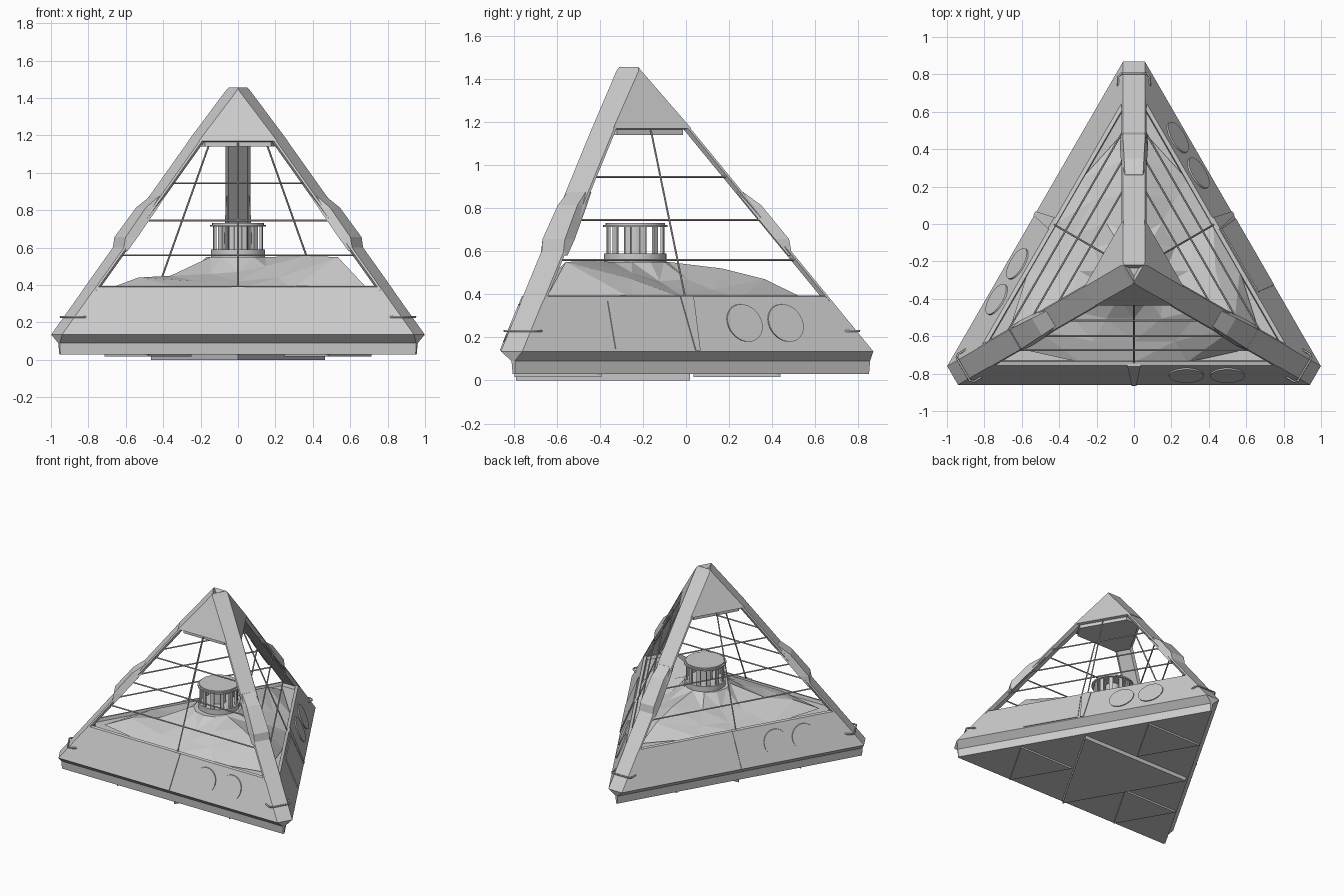
import bpy, bmesh, math
from mathutils import Vector

if "Cube" in bpy.data.objects:
    bpy.data.objects.remove(bpy.data.objects["Cube"])

C = Vector((0, -0.25, 0))          # pyramid axis
T30 = math.tan(math.radians(30))


def polar(deg):
    return Vector((math.cos(math.radians(deg)), math.sin(math.radians(deg)), 0))


def side(v):
    return Vector((-v.y, v.x, 0))


def r_at(z):                        # axis to face plane
    return 0.61 - 0.41 * (z - 0.135)


def t_at(z):                        # axis to cut corner
    return 1.12 - 0.82 * (z - 0.135)


def loft(name, rings, caps=(True, True)):
    bm = bmesh.new()
    vs = [[bm.verts.new(p) for p in ring] for ring in rings]
    n = len(vs[0])
    for a, b in zip(vs, vs[1:]):
        for i in range(n):
            j = (i + 1) % n
            bm.faces.new((a[i], a[j], b[j], b[i]))
    if caps[0]:
        bm.faces.new(vs[0][::-1])
    if caps[1]:
        bm.faces.new(vs[-1])
    bmesh.ops.recalc_face_normals(bm, faces=bm.faces)
    me = bpy.data.meshes.new(name)
    bm.to_mesh(me)
    bm.free()
    ob = bpy.data.objects.new(name, me)
    bpy.context.collection.objects.link(ob)
    return ob


def hexa(r, t, z):                  # triangle with cut corners
    pts = []
    hw = (2 * r - t) * T30
    for a in (90, 210, 330):
        d = polar(a)
        for s in (-1, 1):
            pts.append(C + d * t + side(d) * hw * s + Vector((0, 0, z)))
    return pts


def face_pt(k, u, z, off=0.0):      # point on one of the three sloping faces
    n = polar(-90 + 120 * k)
    return C + n * (r_at(z) + off) + side(n) * u + Vector((0, 0, z))


def plate(name, k, poly, off):
    return loft(name, [[face_pt(k, u, z, o) for u, z in poly] for o in (-0.01, off)])


def corner_pt(k, w, z, d):          # point beside a corner edge
    n = polar(90 + 120 * k)
    return C + n * (t_at(z) + d) + side(n) * w + Vector((0, 0, z))


def rod(name, a, b, rad=0.005):
    q = (b - a).to_track_quat('Z', 'Y')
    ring = [q @ (polar(60 * i) * rad) for i in range(6)]
    return loft(name, [[p + v for v in ring] for p in (a, b)])


def cylinder(name, rad, z0, z1, n=32):
    ob = loft(name, [[C + polar(360 * i / n) * rad + Vector((0, 0.015, z))
                      for i in range(n)] for z in (z0, z1)])
    bpy.context.view_layer.objects.active = ob
    ob.select_set(True)
    bpy.ops.object.shade_smooth_by_angle()
    ob.select_set(False)
    return ob


# base tray with undercut rim and sloping walls
loft("base_walls", [hexa(.555, 1.10, .03), hexa(.56, 1.105, .09), hexa(.61, 1.12, .135),
                    hexa(r_at(.39), t_at(.39), .39), hexa(.485, .875, .395),
                    hexa(.48, .865, .37)])

# stepped triangles under the base
def tri(pts, z0, z1, name):
    mid = sum(pts, Vector()) / 3
    loft(name, [[mid + (p - mid) * .97 + Vector((0, 0, z)) for p in pts] for z in (z0, z1)])


big = [C + polar(a) * 1.11 for a in (90, 210, 330)]
mids = [(big[i] + big[(i + 1) % 3]) / 2 for i in range(3)]
tri(mids, 0, .035, "underside_centre_plate")
for i in range(3):
    sub = [big[i], mids[i], mids[i - 1]]
    tri([(sub[j] + sub[(j + 1) % 3]) / 2 for j in range(3)], .017, .035, "underside_corner_plate")

# top cap
loft("top_cap", [hexa(.165, .235, 1.14), hexa(.165, .235, 1.165), hexa(.187, .275, 1.17),
                 hexa(.074, .045, 1.435), hexa(.060, .030, 1.455), hexa(.03, .015, 1.43)])

for k in range(3):
    # corner pillar
    sec = ((-.06, 0), (.06, 0), (.066, -.012), (.05, -.036), (-.05, -.036), (-.066, -.012))
    loft("corner_pillar", [[corner_pt(k, w, z, d) for w, d in sec] for z in (.37, 1.18)])
    # raised block halfway up the pillar
    loft("pillar_block", [[corner_pt(k, -hw, z, -.03), corner_pt(k, hw, z, -.03),
                           corner_pt(k, hw * .8, z, d), corner_pt(k, -hw * .8, z, d)]
                          for z, hw, d in ((.581, .072, -.012), (.656, .075, .036),
                                           (.814, .066, .036), (.876, .06, .001))])
    # wire hook around the corner
    cu = bpy.data.curves.new("corner_hook", 'CURVE')
    cu.dimensions = '3D'
    cu.bevel_depth = .006
    cu.bevel_resolution = 1
    sp = cu.splines.new('POLY')
    path = ((-.06, -.075), (-.085, -.05), (-.085, -.005), (-.07, .012),
            (.07, .012), (.085, -.005), (.085, -.05), (.06, -.075))
    sp.points.add(len(path) - 1)
    for p, (w, d) in zip(sp.points, path):
        p.co = (*corner_pt(k, w, .23, d), 1)
    bpy.context.collection.objects.link(bpy.data.objects.new("corner_hook", cu))
    # window bars
    for z in (.56, .745, .945):
        u = r_at(z) * math.sqrt(3) - .12
        rod("cross_bar", face_pt(k, -u, z, -.012), face_pt(k, u, z, -.012))
    rod("upright_bar", face_pt(k, 0, .385, -.015), face_pt(k, 0, 1.16, -.015))
    # wall seam and round wall discs
    plate("wall_seam", k, ((-.012, .14), (.012, .14), (.035, .392), (-.035, .392)), .007)
    for u in (.28, .5):
        plate("wall_disc", k, [(u + .092 * math.cos(a), .267 + .087 * math.sin(a))
                               for a in (math.tau * i / 32 for i in range(32))], .008)

# door on the right wall
plate("wall_door", 1, ((-.44, .145), (-.03, .145), (-.04, .37), (-.43, .37)), .006)

# faceted hill inside
mid1 = (.50, .46, .47, .52, .47, .44, .43, .45, .46, .47, .50, .555)
mid2 = (.47, .42, .42, .47, .42, .40, .40, .44, .42, .42, .44, .55)
rings = [[], [], [], []]
for i in range(12):
    a = 30 * i
    d = min(.8, min(.49 / max(.01, math.cos(math.radians(a - b))) for b in (30, 150, 270)
                    if math.cos(math.radians(a - b)) > .4))
    for ring, rad, z in zip(rings, (d, d * .77, d * .52, .17), (.38, mid2[i], mid1[i], .55)):
        ring.append(C + polar(a) * rad + Vector((0, 0, z)))
hill = loft("rocky_hill", rings, (False, True))
bm = bmesh.new()
bm.from_mesh(hill.data)
bmesh.ops.triangulate(bm, faces=bm.faces)
bm.to_mesh(hill.data)
bm.free()

# round pavilion on the hill
cylinder("pavilion_base", .145, .53, .59)
cylinder("pavilion_core", .052, .58, .72, 16)
cylinder("pavilion_roof", .15, .712, .722)
cylinder("pavilion_roof_top", .138, .72, .732)
for i in range(12):
    d = polar(30 * i + 15)
    o = C + Vector((0, .015, 0)) + d * .13
    q = [o + d * x + side(d) * y for x, y in ((-.006, -.014), (.006, -.014), (.006, .014), (-.006, .014))]
    loft("pavilion_post", [[p + Vector((0, 0, z)) for p in q] for z in (.585, .715)])
